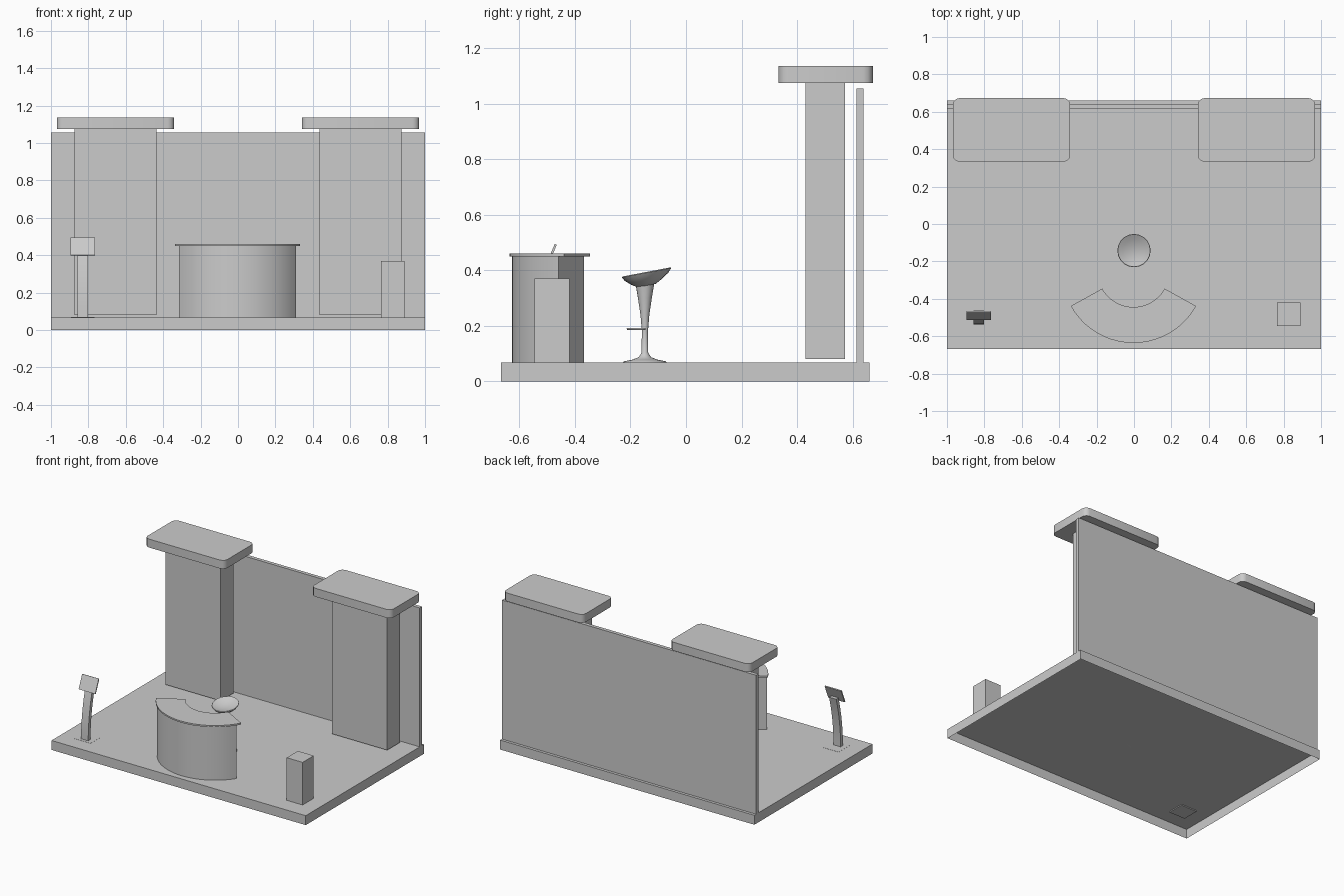
import bpy, bmesh
from math import sin, cos, pi, radians
from mathutils import Matrix

if "Cube" in bpy.data.objects:
    bpy.data.objects.remove(bpy.data.objects["Cube"])


def finish(bm, name, smooth=False):
    bmesh.ops.recalc_face_normals(bm, faces=bm.faces)
    me = bpy.data.meshes.new(name)
    bm.to_mesh(me)
    bm.free()
    ob = bpy.data.objects.new(name, me)
    bpy.context.collection.objects.link(ob)
    if smooth:
        bpy.ops.object.select_all(action='DESELECT')
        bpy.context.view_layer.objects.active = ob
        ob.select_set(True)
        bpy.ops.object.shade_smooth_by_angle(angle=radians(40))
    return ob


def prism(name, pts, z0, z1, smooth=False):
    bm = bmesh.new()
    face = bm.faces.new([bm.verts.new((x, y, z0)) for x, y in pts])
    ext = bmesh.ops.extrude_face_region(bm, geom=[face], use_keep_orig=True)
    top = [v for v in ext['geom'] if isinstance(v, bmesh.types.BMVert)]
    bmesh.ops.translate(bm, verts=top, vec=(0, 0, z1 - z0))
    return finish(bm, name, smooth)


def box(name, x0, x1, y0, y1, z0, z1):
    return prism(name, [(x0, y0), (x1, y0), (x1, y1), (x0, y1)], z0, z1)


def rounded_rect(x0, x1, y0, y1, r, n=3):
    corners = [(x1 - r, y1 - r), (x0 + r, y1 - r), (x0 + r, y0 + r), (x1 - r, y0 + r)]
    return [(cx + r * cos(pi / 2 * (q + i / n)), cy + r * sin(pi / 2 * (q + i / n)))
            for q, (cx, cy) in enumerate(corners) for i in range(n + 1)]


def arc_band(cx, cy, r_in, r_out, half, n=20):
    angles = [radians(-90 - half + 2 * half * i / n) for i in range(n + 1)]
    return ([(cx + r_out * cos(a), cy + r_out * sin(a)) for a in angles] +
            [(cx + r_in * cos(a), cy + r_in * sin(a)) for a in reversed(angles)])


def lathe(name, profile, cx, cy, shear=0.0, n=20):
    bm = bmesh.new()
    vs = [bm.verts.new((r, 0, z)) for r, z in profile]
    es = [bm.edges.new(p) for p in zip(vs, vs[1:])]
    bmesh.ops.spin(bm, geom=vs + es, cent=(0, 0, 0), axis=(0, 0, 1),
                   angle=2 * pi, steps=n, use_duplicate=False)
    bmesh.ops.remove_doubles(bm, verts=bm.verts, dist=1e-4)
    for v in bm.verts:
        v.co.z += shear * v.co.y
        v.co.x += cx
        v.co.y += cy
    return finish(bm, name, True)


# Platform, open underneath
platform = box("platform", -1, 1, -0.667, 0.66, 0, 0.067)
bm = bmesh.new()
bm.from_mesh(platform.data)
bmesh.ops.delete(bm, geom=[f for f in bm.faces if f.calc_center_median().z < 0.01],
                 context='FACES_ONLY')
bm.to_mesh(platform.data)
bm.free()

# Back wall
box("back_wall", -1, 1, 0.614, 0.64, 0.067, 1.055)

# Two columns with rounded canopies
for side, s in (("left", -1), ("right", 1)):
    cx = s * 0.655
    box(side + "_column", cx - 0.218, cx + 0.218, 0.43, 0.573, 0.08, 1.076)
    prism(side + "_canopy", rounded_rect(cx - 0.314, cx + 0.314, 0.333, 0.673, 0.035),
          1.075, 1.135, True)

# Curved reception counter
prism("counter_body", arc_band(-0.003, -0.253, 0.206, 0.374, 56.5), 0.067, 0.45, True)
prism("counter_top", arc_band(-0.003, -0.253, 0.191, 0.383, 61), 0.449, 0.46, True)

# Bar stool
sx, sy = 0.0, -0.148
lathe("stool_stem", [(0, 0.066), (0.08, 0.067), (0.075, 0.072), (0.045, 0.078), (0.022, 0.087),
                     (0.012, 0.103), (0.011, 0.18), (0.016, 0.24), (0.025, 0.3),
                     (0.033, 0.348), (0, 0.35)], sx, sy)
lathe("stool_seat", [(0, 0.343), (0.033, 0.345), (0.055, 0.358), (0.078, 0.376), (0.089, 0.391),
                     (0.087, 0.394), (0.06, 0.384), (0.03, 0.377), (0, 0.375)],
      sx, sy + 0.006, 0.19)

# Stool footrest: front half ring
cu = bpy.data.curves.new("stool_footrest", 'CURVE')
cu.dimensions = '3D'
cu.bevel_depth = 0.004
cu.bevel_resolution = 1
cu.use_fill_caps = True
sp = cu.splines.new('POLY')
sp.points.add(12)
for i, p in enumerate(sp.points):
    a = pi + pi * i / 12
    p.co = (sx + 0.05 * cos(a), sy + 0.062 * sin(a), 0.189, 1)
sp.use_cyclic_u = True
bpy.context.collection.objects.link(bpy.data.objects.new("stool_footrest", cu))

# Kiosk with base plate, curved post and tilted screen
kx = -0.83
box("kiosk_base", kx - 0.063, kx + 0.063, -0.56, -0.44, 0.06, 0.068)
bm = bmesh.new()
steps = 8
lean = [(0.05 * (i / steps) ** 2, 0.066 + 0.36 * i / steps) for i in range(steps + 1)]
outline = [(-0.538 + d, z) for d, z in lean] + [(-0.512 + d, z) for d, z in reversed(lean)]
face = bm.faces.new([bm.verts.new((kx - 0.028, y, z)) for y, z in outline])
ext = bmesh.ops.extrude_face_region(bm, geom=[face], use_keep_orig=True)
bmesh.ops.translate(bm, vec=(0.056, 0, 0),
                    verts=[v for v in ext['geom'] if isinstance(v, bmesh.types.BMVert)])
finish(bm, "kiosk_post", True)
screen = box("kiosk_screen", -0.065, 0.065, -0.004, 0.004, -0.051, 0.051)
screen.matrix_world = Matrix.Translation((kx, -0.489, 0.446)) @ Matrix.Rotation(radians(-23), 4, 'X')

# Display pedestal
box("pedestal", 0.765, 0.89, -0.545, -0.42, 0.067, 0.37)
